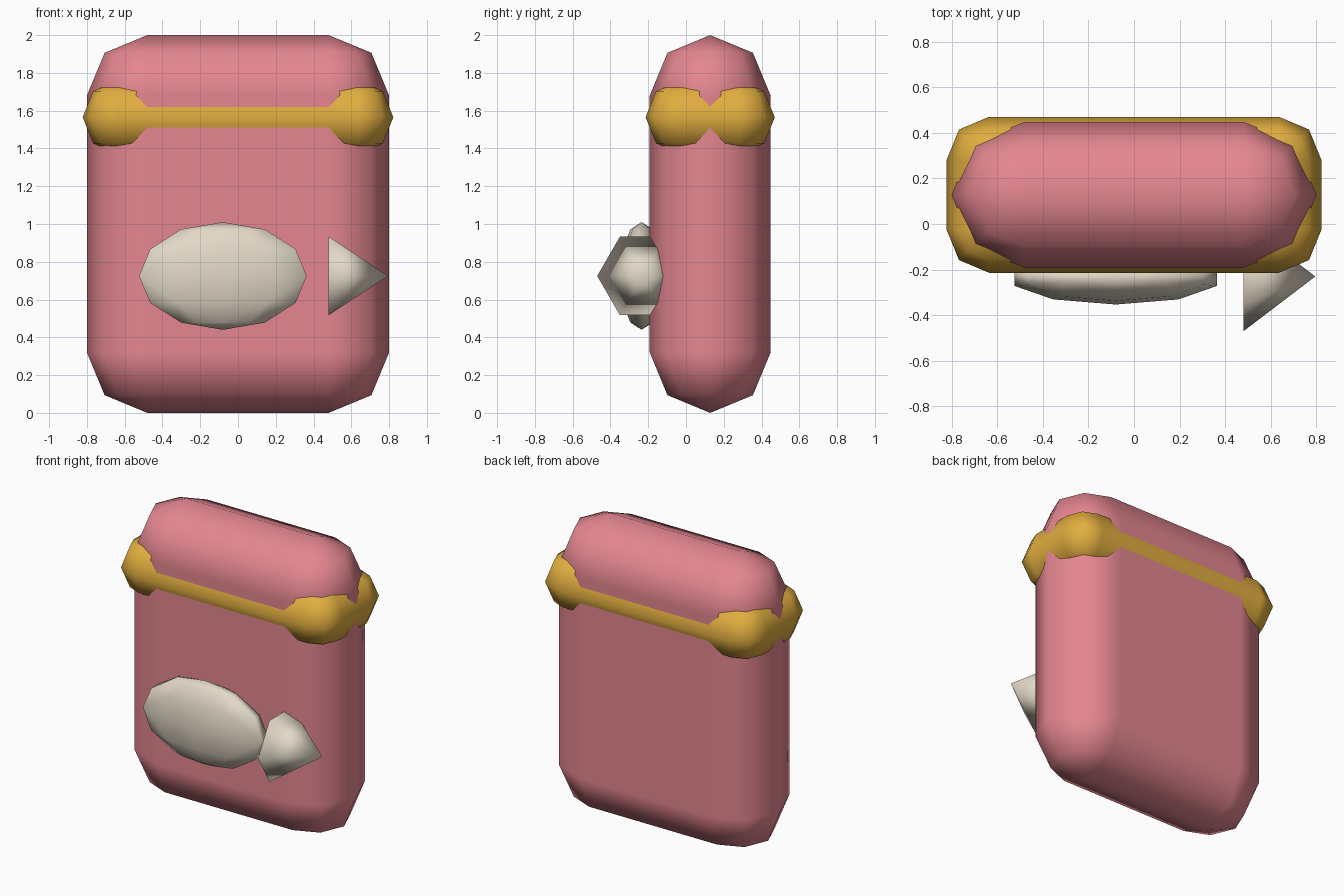
import bpy, bmesh
from math import sin, cos, pi
from itertools import product
from mathutils import Vector

cube = bpy.data.objects.get("Cube")
if cube:
    bpy.data.objects.remove(cube)


def material(name, rgb):
    m = bpy.data.materials.new(name)
    m.use_nodes = True
    color = (*rgb, 1)
    m.diffuse_color = color
    m.node_tree.nodes["Principled BSDF"].inputs["Base Color"].default_value = color
    return m


def hull_object(name, points, center, mat):
    """Convex solid around the points, coplanar faces merged, smooth shaded."""
    bm = bmesh.new()
    for p in points:
        bm.verts.new(p)
    bmesh.ops.remove_doubles(bm, verts=bm.verts[:], dist=0.0005)
    bmesh.ops.convex_hull(bm, input=bm.verts[:])
    bmesh.ops.dissolve_limit(bm, angle_limit=0.01, verts=bm.verts[:], edges=bm.edges[:])
    bmesh.ops.recalc_face_normals(bm, faces=bm.faces[:])
    for f in bm.faces:
        f.smooth = True
    mesh = bpy.data.meshes.new(name)
    bm.to_mesh(mesh)
    bm.free()
    mesh.materials.append(mat)
    obj = bpy.data.objects.new(name, mesh)
    obj.location = center
    bpy.context.collection.objects.link(obj)
    return obj


def rounded_solid(name, center, core, radius, segments, rings, mat):
    """Coarse ellipsoid stretched over a core box, with clean rounded normals."""
    points = []
    for i, j in product(range(rings + 1), range(segments)):
        t, a = pi * i / rings, 2 * pi * j / segments
        d = (sin(t) * sin(a), sin(t) * cos(a), cos(t))
        # A direction lying on an axis plane belongs to both sides of the core
        signs = [(-1, 1) if abs(c) < 1e-5 else ((1,) if c > 0 else (-1,)) for c in d]
        for s in product(*signs):
            points.append([s[k] * core[k] + d[k] * radius[k] for k in range(3)])
    obj = hull_object(name, points, center, mat)
    normals = []
    for v in obj.data.vertices:
        n = Vector([(c - max(-h, min(h, c))) / r ** 2
                    for c, h, r in zip(v.co, core, radius)])
        normals.append(n.normalized())
    obj.data.normals_split_custom_set_from_vertices(normals)
    return obj


pink = material("pink", (0.78, 0.24, 0.28))
gold = material("gold", (0.75, 0.42, 0.05))
cream = material("cream", (0.76, 0.69, 0.57))

# Container and the rim around its neck
rounded_solid("body", (0, 0.128, 1), (0.48, 0, 0.68), (0.32, 0.32, 0.32), 8, 4, pink)
rounded_solid("lid_band", (0, 0.128, 1.565), (0.635, 0.152, 0), (0.187, 0.19, 0.195), 8, 4, gold)

# Fish emblem on the front
rounded_solid("fish_body", (-0.08, -0.235, 0.725), (0, 0, 0), (0.467, 0.118, 0.285), 10, 6, cream)

# Six-sided tail cone, point facing +x
base = [(0, 0.24 * cos(k * pi / 3), 0.24 * sin(k * pi / 3)) for k in range(6)]
hull_object("fish_tail", base + [(0.315, 0, 0)], (0.48, -0.23, 0.725), cream)
